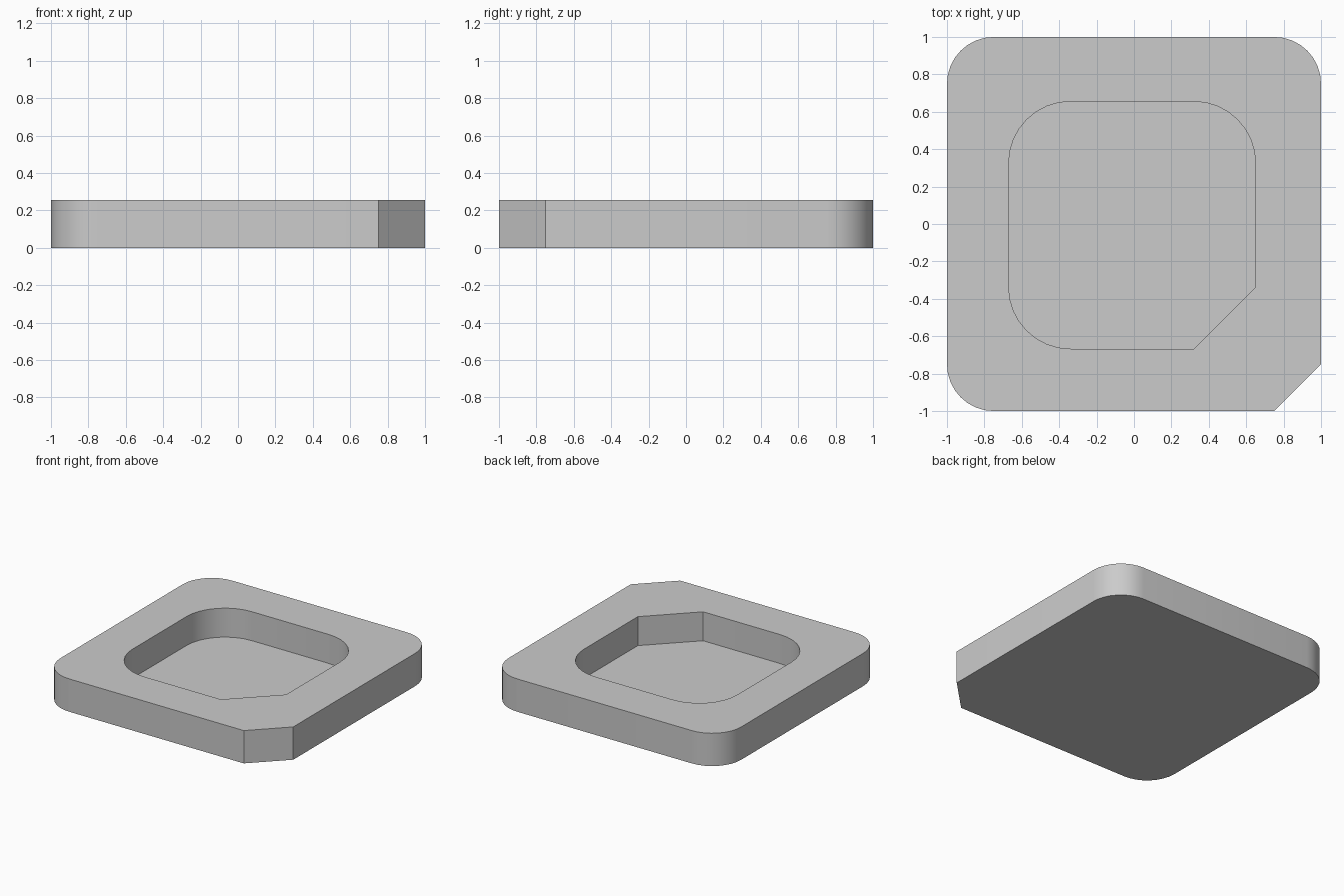
import bpy
import bmesh
from math import cos, sin, pi

if "Cube" in bpy.data.objects:
    bpy.data.objects.remove(bpy.data.objects["Cube"], do_unlink=True)

HEIGHT, FLOOR = 0.255, 0.03
SEGMENTS = 8

grey = bpy.data.materials.new("light grey")
grey.use_nodes = True
colour = (0.6, 0.6, 0.6, 1)
grey.diffuse_color = colour
grey.node_tree.nodes["Principled BSDF"].inputs["Base Color"].default_value = colour


def outline(x0, x1, y0, y1, r):
    """Rectangle with three rounded corners and a chamfer at front left (+x, -y)."""
    points = [(x1 - r, y0), (x1, y0 + r)]
    corners = [(x1 - r, y1 - r), (x0 + r, y1 - r), (x0 + r, y0 + r)]
    for quarter, (cx, cy) in enumerate(corners):
        for i in range(SEGMENTS + 1):
            a = (quarter + i / SEGMENTS) * pi / 2
            points.append((cx + r * cos(a), cy + r * sin(a)))
    return points


outer = outline(-1, 1, -1, 1, 0.25)
pocket = outline(-0.67, 0.65, -0.667, 0.655, 0.33)

# Tray: underside, outer wall, rim, pocket wall and pocket floor
bm = bmesh.new()
levels = [(outer, 0), (outer, HEIGHT), (pocket, HEIGHT), (pocket, FLOOR)]
rings = [[bm.verts.new((x, y, z)) for x, y in shape] for shape, z in levels]
for low, high in zip(rings, rings[1:]):
    for i in range(len(low)):
        j = (i + 1) % len(low)
        bm.faces.new((low[i], low[j], high[j], high[i]))
bm.faces.new(rings[0][::-1])
bm.faces.new(rings[-1])

mesh = bpy.data.meshes.new("tray")
bm.to_mesh(mesh)
bm.free()
mesh.materials.append(grey)
tray = bpy.data.objects.new("tray", mesh)
bpy.context.collection.objects.link(tray)

# Smooth the rounded corners, keep rims and chamfers crisp
bpy.ops.object.select_all(action="DESELECT")
tray.select_set(True)
bpy.context.view_layer.objects.active = tray
bpy.ops.object.shade_smooth_by_angle(angle=pi / 6)
